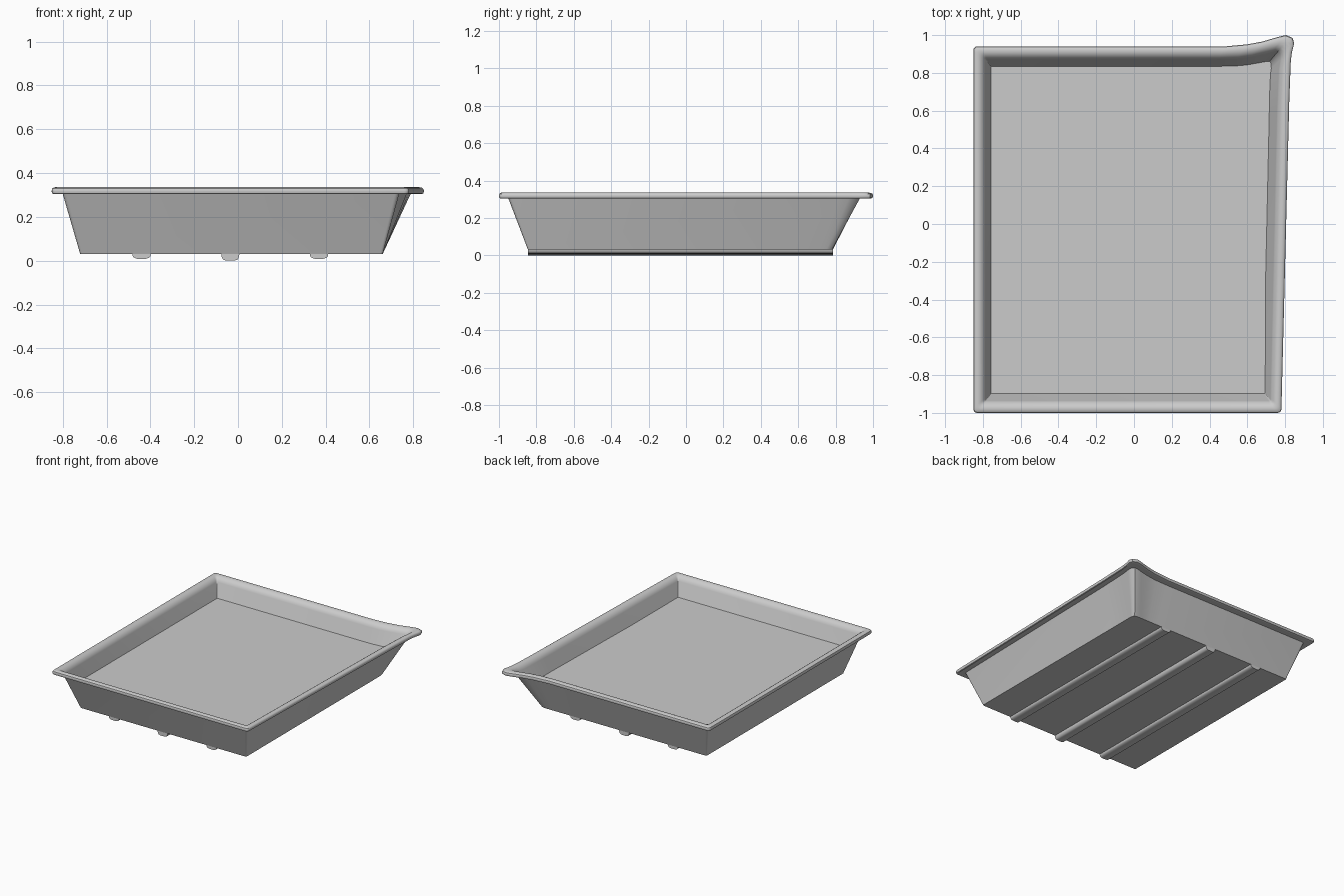
import bpy, bmesh, math
from mathutils import Vector

if "Cube" in bpy.data.objects:
    bpy.data.objects.remove(bpy.data.objects["Cube"])

# Outline stations, counter-clockwise: floor xy, wall-top xy, rim-edge xy, corner flag
STATIONS = [
    ((-.72, -.845), (-.80, -.95), (-.85, -1.0), 1),
    ((.66, -.845), (.735, -.95), (.78, -1.0), 1),
    ((.66, .55), (.77, .60), (.822, .65), 0),
    # pouring spout
    ((.66, .73), (.78, .82), (.83, .86), 0),
    ((.66, .75), (.788, .87), (.836, .91), 0),
    ((.657, .768), (.788, .91), (.848, .955), 0),
    ((.648, .78), (.77, .93), (.84, .985), 0),
    ((.63, .785), (.745, .927), (.805, 1.0), 0),
    ((.60, .785), (.70, .915), (.765, .991), 0),
    ((.56, .785), (.62, .897), (.68, .966), 0),
    ((.52, .785), (.55, .888), (.60, .951), 0),
    ((.45, .785), (.45, .885), (.48, .94), 0),
    ((-.72, .785), (-.80, .885), (-.85, .94), 1),
]


def outline(k, r):
    """Outline k (0 floor, 1 wall top, 2 rim) with small rounded corners."""
    pts, n = [], len(STATIONS)
    for i, s in enumerate(STATIONS):
        p = Vector(s[k])
        if not s[3]:
            pts.append(p)
            continue
        a = p + (Vector(STATIONS[i - 1][k]) - p).normalized() * r
        b = p + (Vector(STATIONS[(i + 1) % n][k]) - p).normalized() * r
        for t in (0, .25, .5, .75, 1):
            pts.append(a * (1 - t) ** 2 + p * 2 * t * (1 - t) + b * t * t)
    return pts


def lerp(a, b, t):
    return [p.lerp(q, t) for p, q in zip(a, b)]


def inset(pts, d):
    out = []
    for i, p in enumerate(pts):
        e1 = (p - pts[i - 1]).normalized()
        e2 = (pts[(i + 1) % len(pts)] - p).normalized()
        n1, n2 = Vector((-e1.y, e1.x)), Vector((-e2.y, e2.x))
        m = (n1 + n2).normalized()
        out.append(p + m * d / max(m.dot(n1), .5))
    return out


def loft(name, rings, cap_start=True, cap_end=True, angle=35):
    bm = bmesh.new()
    vs = [[bm.verts.new(co) for co in ring] for ring in rings]
    n = len(vs[0])
    for a, b in zip(vs, vs[1:]):
        for i in range(n):
            j = (i + 1) % n
            bm.faces.new((a[i], a[j], b[j], b[i]))
    if cap_start:
        bm.faces.new(vs[0][::-1])
    if cap_end:
        bm.faces.new(vs[-1])
    bmesh.ops.recalc_face_normals(bm, faces=bm.faces)
    me = bpy.data.meshes.new(name)
    bm.to_mesh(me)
    bm.free()
    ob = bpy.data.objects.new(name, me)
    bpy.context.collection.objects.link(ob)
    bpy.ops.object.select_all(action='DESELECT')
    ob.select_set(True)
    bpy.context.view_layer.objects.active = ob
    bpy.ops.object.shade_smooth_by_angle(angle=math.radians(angle))
    return ob


def at(pts, z):
    return [(p.x, p.y, z) for p in pts]


floor, top, rim = outline(0, .012), outline(1, .02), outline(2, .022)
THICK = .012


def inner(z):
    return at(inset(lerp(floor, top, (z - .03) / .275), THICK), z)


# Tray shell: outer wall, rolled rim, inner wall
LIP = [(.6, .306), (.85, .304), (.96, .307), (1, .315), (1, .321), (.95, .329),
       (.82, .334), (.6, .336), (.35, .335), (.12, .328)]
rings = [at(floor, .03), at(top, .305)]
rings += [at(lerp(top, rim, u), z) for u, z in LIP]
rings += [at(inset(top, .008), .316), inner(.30), inner(.045)]
loft("tray_shell", rings)

# Liquid surface filling part of the tray
loft("liquid_surface", [inner(.2)], cap_start=False)

# Rounded ribs under the floor
for i, (x, z) in enumerate(((-.44, .008), (-.035, 0), (.37, .008))):
    prof = [(-.042, .034), (-.04, .02), (-.034, z + .006), (-.022, z + .001), (0, z),
            (.022, z + .001), (.034, z + .006), (.04, .02), (.042, .034)]
    loft(f"floor_rib_{i + 1}",
         [[(x + px, y, pz) for px, pz in prof] for y in (-.845, .785)], angle=45)
